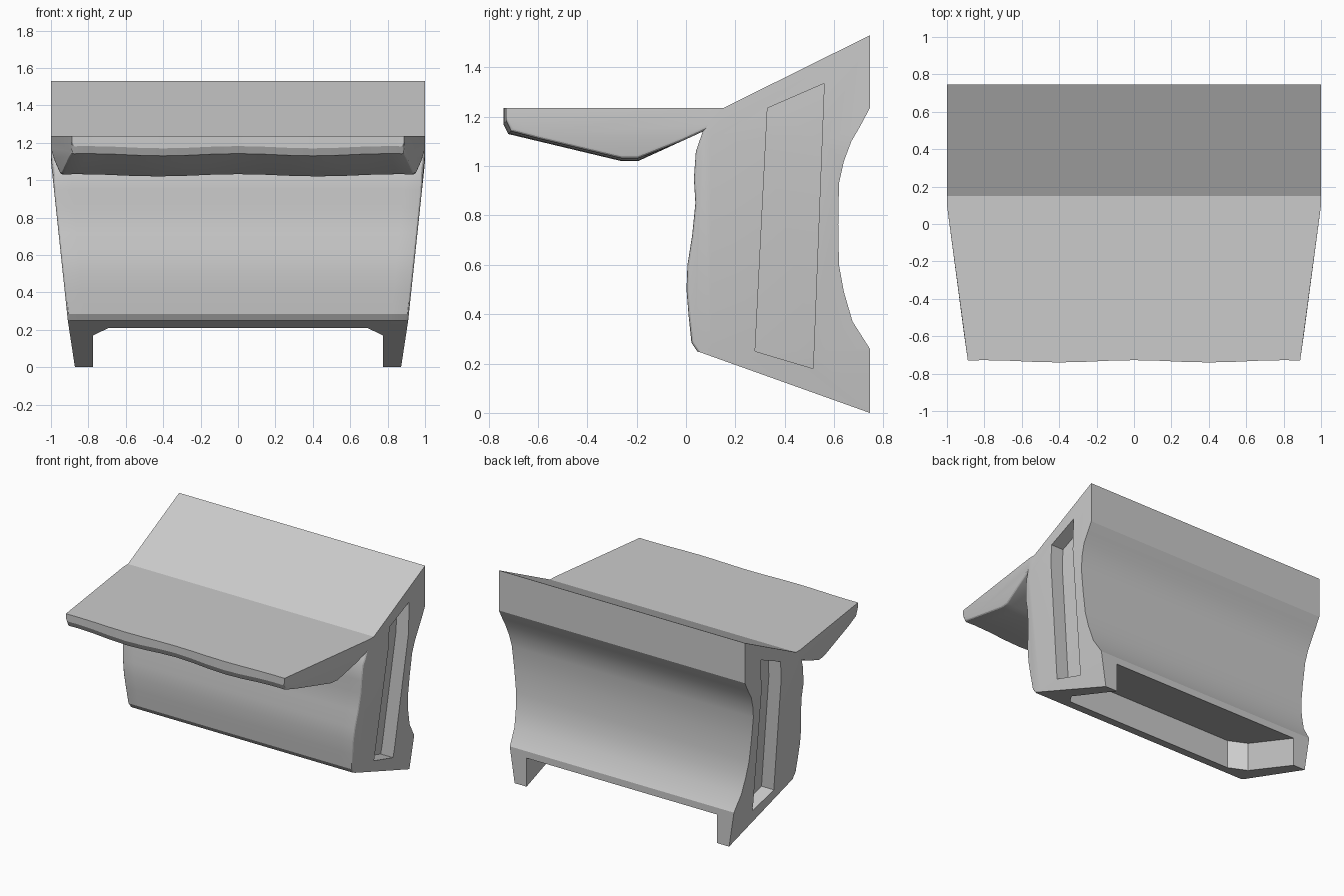
import bpy, bmesh, math

if "Cube" in bpy.data.objects:
    bpy.data.objects.remove(bpy.data.objects["Cube"])


def half_width(y, z):
    """Half width of the body: narrows towards the feet and the front lip."""
    if z >= 1.1:
        w = 1.0
    elif z >= 0.25:
        w = 0.91 + (z - 0.25) * 0.09 / 0.85
    else:
        w = 0.872 + z * 0.038 / 0.25
    if y < 0.1 and z > 1.0:
        w *= 1 - (0.1 - y) * 0.11 / 0.83
    return w


def prism(points, direction):
    """Extrude a closed polygon of 3D points along a direction."""
    bm = bmesh.new()
    face = bm.faces.new([bm.verts.new(p) for p in points])
    ext = bmesh.ops.extrude_face_region(bm, geom=[face])
    moved = [v for v in ext["geom"] if isinstance(v, bmesh.types.BMVert)]
    bmesh.ops.translate(bm, verts=moved, vec=direction)
    return bm


def slice_at(bm, axis, values):
    """Add edge loops where an axis plane crosses the mesh."""
    for val in values:
        co, no = [0, 0, 0], [0, 0, 0]
        co[axis], no[axis] = val, 1
        geom = bm.verts[:] + bm.edges[:] + bm.faces[:]
        bmesh.ops.bisect_plane(bm, geom=geom, dist=1e-5, plane_co=co, plane_no=no)


def finish(bm, name):
    bmesh.ops.recalc_face_normals(bm, faces=bm.faces[:])
    mesh = bpy.data.meshes.new(name)
    bm.to_mesh(mesh)
    bm.free()
    obj = bpy.data.objects.new(name, mesh)
    bpy.context.collection.objects.link(obj)
    return obj


# Body: side profile (y, z) with top shelf, front wall and hollow back
profile = [
    (-0.74, 1.235), (0.15, 1.235), (0.745, 1.53), (0.745, 1.235),
    (0.705, 1.16), (0.67, 1.10), (0.64, 1.02), (0.62, 0.93), (0.617, 0.765),
    (0.62, 0.60), (0.64, 0.49), (0.675, 0.37), (0.745, 0.26), (0.745, 0.0),
    (0.045, 0.25), (0.022, 0.285), (0.01, 0.40), (0.002, 0.50), (0.006, 0.60),
    (0.025, 0.72), (0.038, 0.85), (0.032, 0.95), (0.04, 1.06), (0.068, 1.14),
    (-0.195, 1.02), (-0.26, 1.02), (-0.72, 1.13), (-0.74, 1.17),
]
bm = prism([(-1, y, z) for y, z in profile], (2, 0, 0))
slice_at(bm, 2, (1.1, 0.25))
slice_at(bm, 1, (0.1,))

# Rounded side edges on the front wall and shelf underside
round_edges = []
for e in bm.edges:
    a, b = e.verts
    m = (a.co + b.co) / 2
    on_side = abs(a.co.x - b.co.x) < 1e-4
    outline = e.calc_face_angle(0) > 0.5
    if on_side and outline and m.y < 0.08 and 0.25 < m.z < 1.16:
        round_edges.append(e)
bmesh.ops.bevel(bm, geom=round_edges, offset=0.022, segments=3, profile=0.5,
                affect="EDGES", clamp_overlap=True)

# Taper and the gentle wave along the front lip
slice_at(bm, 0, [i * 0.15 for i in range(-6, 7)])
for v in bm.verts:
    x, y, z = v.co
    if y < -0.05:
        wave = 0.5 + 0.5 * math.cos(math.pi * x / 0.45)
        if y < -0.6:
            v.co.y += 0.012 * wave
        if z < 1.2:
            v.co.z += 0.012 * wave
    v.co.x *= half_width(y, z)
body = finish(bm, "body")

# Slot cutters in both side faces
slot = [(0.33, 1.235), (0.56, 1.335), (0.515, 0.18), (0.28, 0.25)]
cutters = []
for side in (-1, 1):
    bm = prism([(0, y, z) for y, z in slot], (1.2 * side, 0, 0))
    slice_at(bm, 2, (1.1, 0.25))
    for v in bm.verts:
        if abs(v.co.x) < 0.5:
            v.co.x = side * (half_width(v.co.y, v.co.z) - 0.1)
    cutters.append(finish(bm, "slot_cutter"))

# Underside recess that leaves a foot at each side
plan = [(-0.69, 0.155), (0.69, 0.155), (0.775, 0.27), (0.775, 0.9),
        (-0.775, 0.9), (-0.775, 0.27)]
bm = prism([(x, y, -0.2) for x, y in plan], (0, 0, 1))
for v in bm.verts:
    if v.co.z > 0:
        v.co.z = 0.21 + 0.357 * (0.745 - v.co.y)
cutters.append(finish(bm, "recess_cutter"))

bpy.context.view_layer.objects.active = body
body.select_set(True)
for c in cutters:
    c.hide_render = True
    mod = body.modifiers.new("cut", "BOOLEAN")
    mod.operation = "DIFFERENCE"
    mod.solver = "EXACT"
    mod.object = c
    bpy.ops.object.modifier_apply(modifier=mod.name)
for c in cutters:
    bpy.data.objects.remove(c)

bpy.ops.object.shade_smooth_by_angle(angle=math.radians(25))
